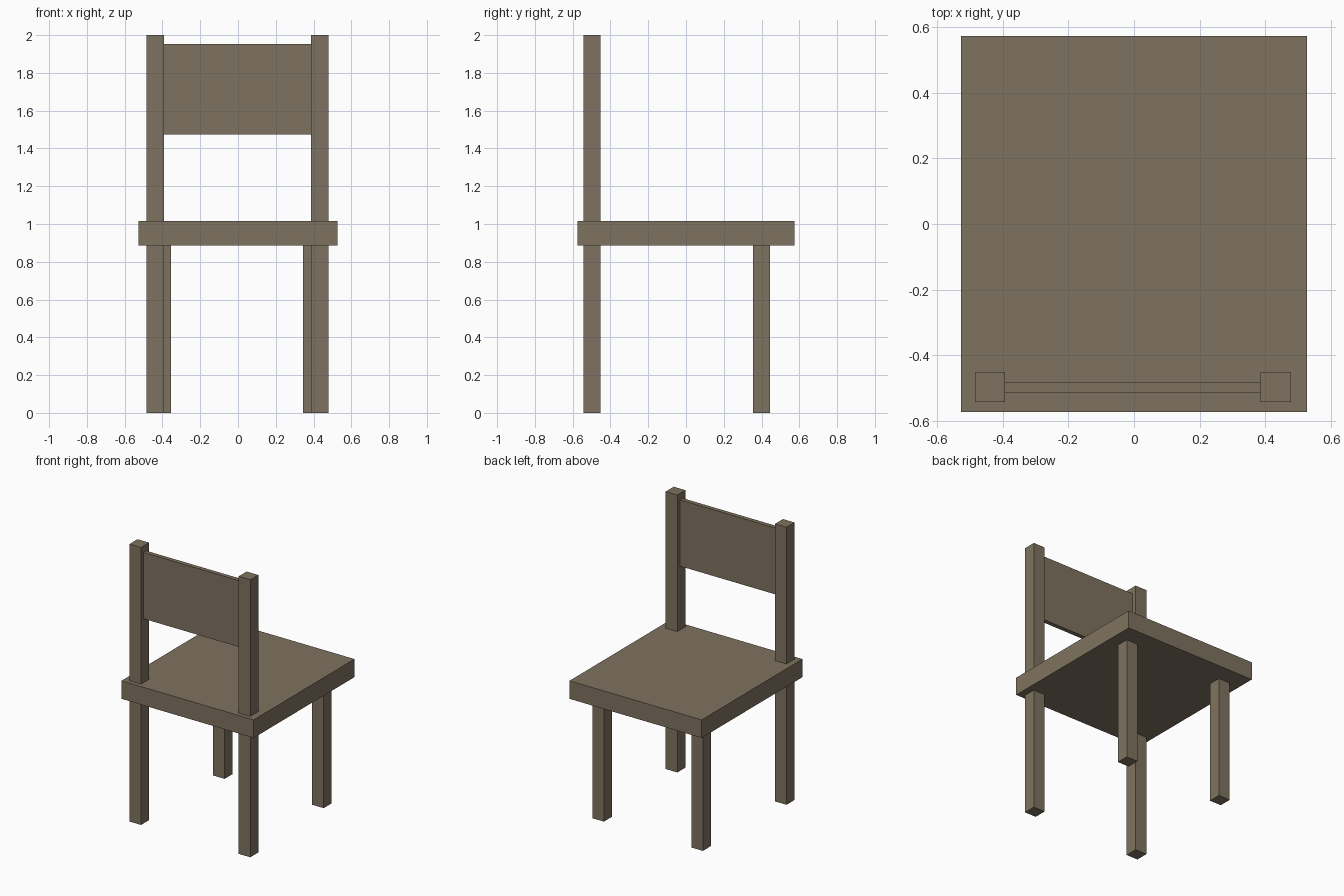
import bpy

cube = bpy.data.objects.get("Cube")
if cube:
    bpy.data.objects.remove(cube, do_unlink=True)

# Single wood colour
wood = bpy.data.materials.new("brown_wood")
wood.use_nodes = True
colour = (0.212, 0.171, 0.117, 1)
wood.diffuse_color = colour
wood.node_tree.nodes["Principled BSDF"].inputs["Base Color"].default_value = colour


def box(name, x, y, z):
    """Box spanning the given (low, high) range on each axis."""
    spans = (x, y, z)
    bpy.ops.mesh.primitive_cube_add(size=1, location=[(a + b) / 2 for a, b in spans])
    ob = bpy.context.object
    ob.name = ob.data.name = name
    ob.scale = [b - a for a, b in spans]
    bpy.ops.object.transform_apply(location=False, rotation=False, scale=True)
    ob.data.materials.append(wood)
    return ob


seat_bottom, seat_top = 0.885, 1.015
half = 0.046  # half thickness of legs and posts

# Seat slab
box("seat", (-0.527, 0.527), (-0.574, 0.574), (seat_bottom, seat_top))

# Tall posts that run from the floor to the top of the backrest
for name, x in (("right_back_post", -0.439), ("left_back_post", 0.432)):
    box(name, (x - half, x + half), (-0.543, -0.452), (0, 2))

# Short legs under the open edge of the seat
for name, x in (("right_short_leg", -0.4), ("left_short_leg", 0.389)):
    box(name, (x - half, x + half), (0.354, 0.445), (0, seat_bottom))

# Backrest panel held between the posts
box("backrest_panel", (-0.393, 0.386), (-0.514, -0.483), (1.475, 1.953))
